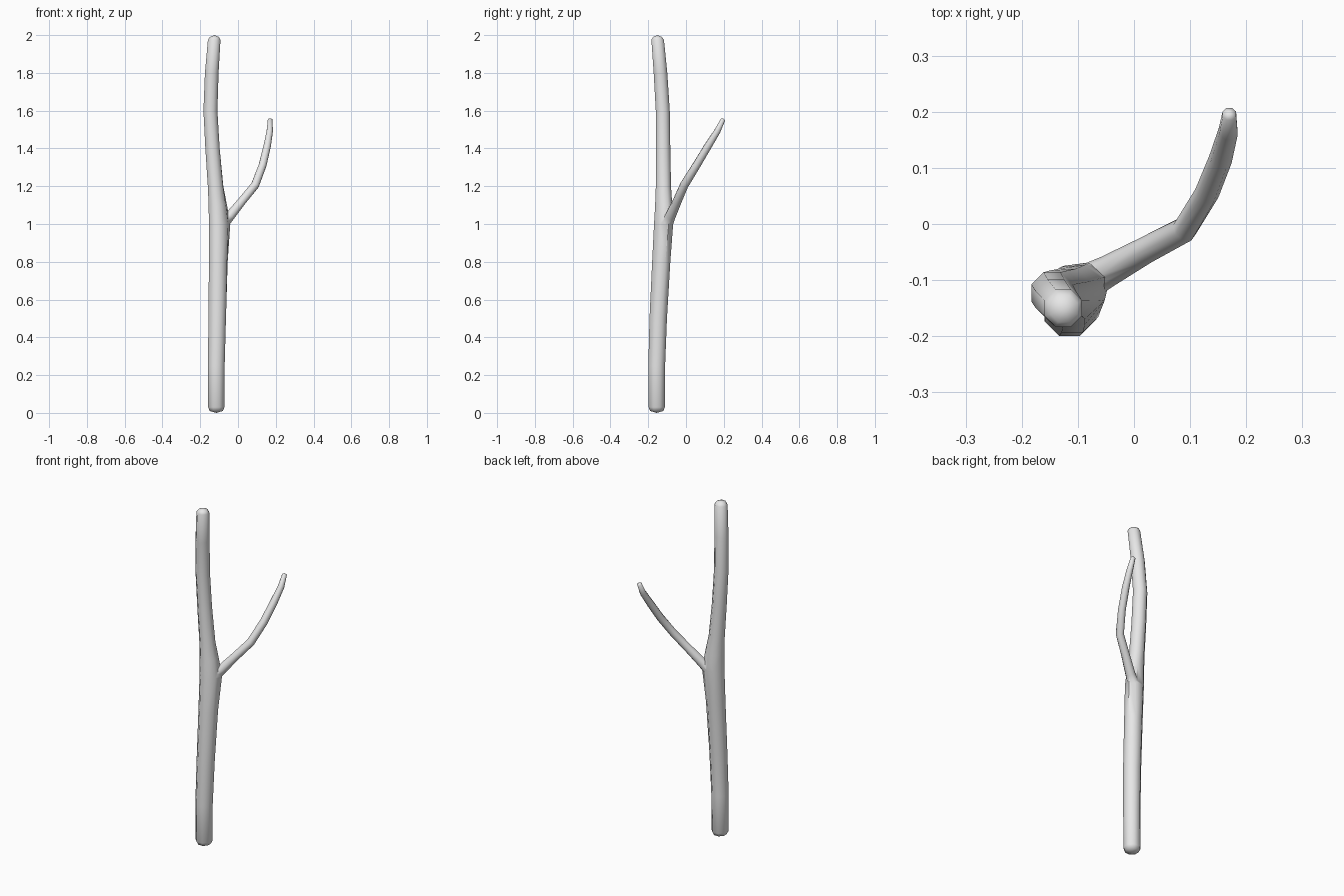
import bpy
import bmesh
from math import cos, sin, pi, radians
from mathutils import Vector

cube = bpy.data.objects.get("Cube")
if cube:
    bpy.data.objects.remove(cube)

SIDES = 8
FORK = Vector((0.87, 0.5, 0))  # direction in which the side branch leaves

grey = bpy.data.materials.new("plain_grey")
grey.use_nodes = True
grey.diffuse_color = (0.8, 0.8, 0.8, 1)
grey.node_tree.nodes["Principled BSDF"].inputs["Base Color"].default_value = (0.8, 0.8, 0.8, 1)


def limb(name, rings, cap, upright):
    """Loft a tube through (centre, radius, bulge) rings with domed ends."""
    bm = bmesh.new()
    centres = [Vector(r[0]) for r in rings]
    loops = []
    for i, (_, radius, bulge) in enumerate(rings):
        ahead = centres[min(i + 1, len(rings) - 1)] - centres[max(i - 1, 0)]
        axis = Vector((0, 0, 1)) if upright else ahead.normalized()
        u = Vector((0, 1, 0)).cross(axis).normalized()
        v = axis.cross(u)
        loop = []
        for k in range(SIDES):
            a = 2 * pi * (k + 0.5) / SIDES
            out = u * cos(a) + v * sin(a)
            push = bulge * max(0, out.dot(FORK)) ** 2
            loop.append(bm.verts.new(centres[i] + out * radius + FORK * push))
        loops.append(loop)
    for low, high in zip(loops, loops[1:]):
        for k in range(SIDES):
            n = (k + 1) % SIDES
            bm.faces.new((low[k], low[n], high[n], high[k]))
    # shallow pointed end caps
    for loop, a, b in ((loops[0], 0, 1), (loops[-1], -1, -2)):
        tip = bm.verts.new(centres[a] + (centres[a] - centres[b]).normalized() * cap)
        for k in range(SIDES):
            bm.faces.new((loop[k], loop[(k + 1) % SIDES], tip))
    bmesh.ops.recalc_face_normals(bm, faces=bm.faces)
    mesh = bpy.data.meshes.new(name)
    bm.to_mesh(mesh)
    bm.free()
    mesh.materials.append(grey)
    obj = bpy.data.objects.new(name, mesh)
    bpy.context.collection.objects.link(obj)
    return obj


# main stem, thickened where the branch leaves
trunk = limb("trunk", [
    ((-0.115, -0.155, 0.01), 0.037, 0),
    ((-0.115, -0.155, 0.03), 0.047, 0),
    ((-0.115, -0.155, 0.25), 0.048, 0),
    ((-0.11, -0.147, 0.50), 0.050, 0),
    ((-0.107, -0.132, 0.80), 0.051, 0.006),
    ((-0.107, -0.122, 1.00), 0.051, 0.022),
    ((-0.112, -0.12, 1.10), 0.047, 0.012),
    ((-0.12, -0.12, 1.20), 0.043, 0.003),
    ((-0.135, -0.121, 1.40), 0.041, 0),
    ((-0.146, -0.123, 1.60), 0.040, 0),
    ((-0.139, -0.135, 1.80), 0.039, 0),
    ((-0.126, -0.15, 1.975), 0.036, 0),
    ((-0.125, -0.151, 1.99), 0.026, 0),
], 0.01, True)

# curved side branch, rooted inside the stem
branch = limb("side_branch", [
    ((-0.10, -0.112, 0.975), 0.034, 0),
    ((-0.045, -0.083, 1.04), 0.028, 0),
    ((0.02, -0.047, 1.12), 0.024, 0),
    ((0.09, -0.01, 1.205), 0.023, 0),
    ((0.13, 0.055, 1.31), 0.022, 0),
    ((0.154, 0.115, 1.41), 0.021, 0),
    ((0.168, 0.165, 1.49), 0.018, 0),
    ((0.17, 0.196, 1.553), 0.013, 0),
], 0.006, False)

# fuse the branch into the stem
join = trunk.modifiers.new("fuse_branch", "BOOLEAN")
join.operation = "UNION"
join.solver = "EXACT"
join.object = branch
bpy.ops.object.select_all(action="DESELECT")
bpy.context.view_layer.objects.active = trunk
trunk.select_set(True)
bpy.ops.object.modifier_apply(modifier=join.name)
bpy.data.objects.remove(branch)
trunk.name = "forked_stick"
bpy.ops.object.shade_smooth_by_angle(angle=radians(60))
